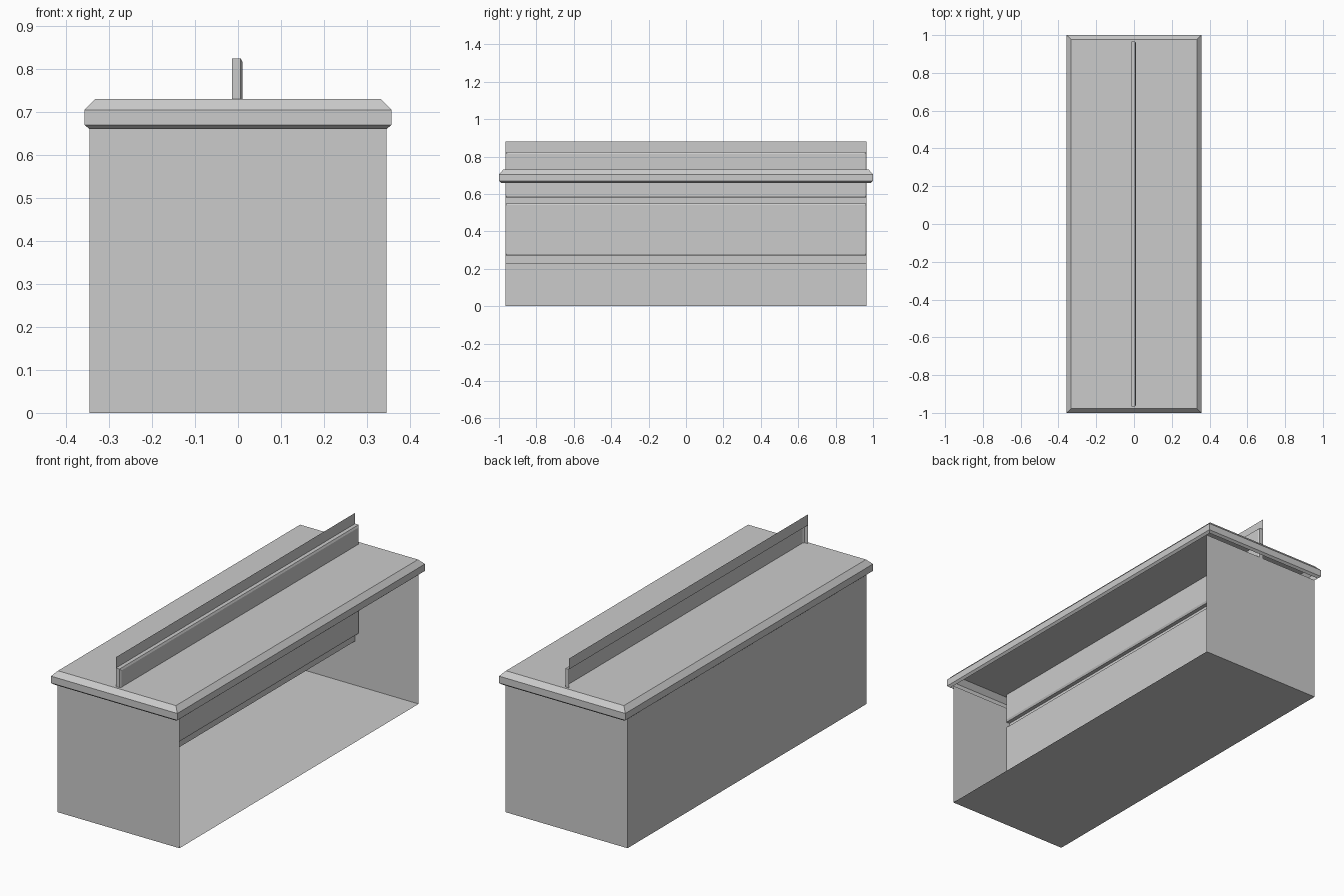
import bpy

if "Cube" in bpy.data.objects:
    bpy.data.objects.remove(bpy.data.objects["Cube"])

HX, HY = 0.345, 0.965      # half size of the cabinet body


def make(name, verts, faces):
    me = bpy.data.meshes.new(name)
    me.from_pydata(verts, [], faces)
    me.update()
    ob = bpy.data.objects.new(name, me)
    bpy.context.collection.objects.link(ob)
    return ob


def ring_x(hx, hy, z):
    return [(-hx, -hy, z), (hx, -hy, z), (hx, hy, z), (-hx, hy, z)]


def ring_yz(x, hy, z0, z1):
    return [(x, -hy, z0), (x, hy, z0), (x, hy, z1), (x, -hy, z1)]


def loft(name, rings):
    """Skin rectangular rings together and close the last one."""
    verts = [v for r in rings for v in r]
    faces = []
    for k in range(len(rings) - 1):
        for i in range(4):
            j = (i + 1) % 4
            faces.append((4 * k + i, 4 * k + j, 4 * k + 4 + j, 4 * k + 4 + i))
    n = 4 * (len(rings) - 1)
    faces.append((n, n + 1, n + 2, n + 3))
    return make(name, verts, faces)


# Body: thin sheet walls and floor, open on the +x side
make("cabinet_body", ring_x(HX, HY, 0) + ring_x(HX, HY, 0.66),
     [(3, 2, 1, 0), (0, 1, 5, 4), (2, 3, 7, 6), (3, 0, 4, 7)])

# Countertop: hollow underneath, with chamfered rim
loft("countertop", [ring_x(0.345, 0.988, 0.66), ring_x(0.357, 1.0, 0.67),
                    ring_x(0.357, 1.0, 0.705), ring_x(0.333, 0.977, 0.73)])

# Upright panel: flat strips left showing around the raised boards
BACK, EDGE, FACE = -0.014, 0.006, 0.011
for name, z0, z1 in (("bottom_strip", 0.225, 0.27), ("middle_strip", 0.55, 0.58),
                     ("top_strip", 0.825, 0.88)):
    make(name, ring_yz(BACK, HY, z0, z1), [(0, 1, 2, 3)])

# Raised boards with bevelled front edges, open at the back
for name, z0, z1 in (("lower_board", 0.27, 0.55), ("upper_board", 0.58, 0.825)):
    loft(name, [ring_yz(BACK, HY, z0, z1), ring_yz(EDGE, HY, z0, z1),
                ring_yz(FACE, HY - 0.008, z0 + 0.01, z1 - 0.01)])
